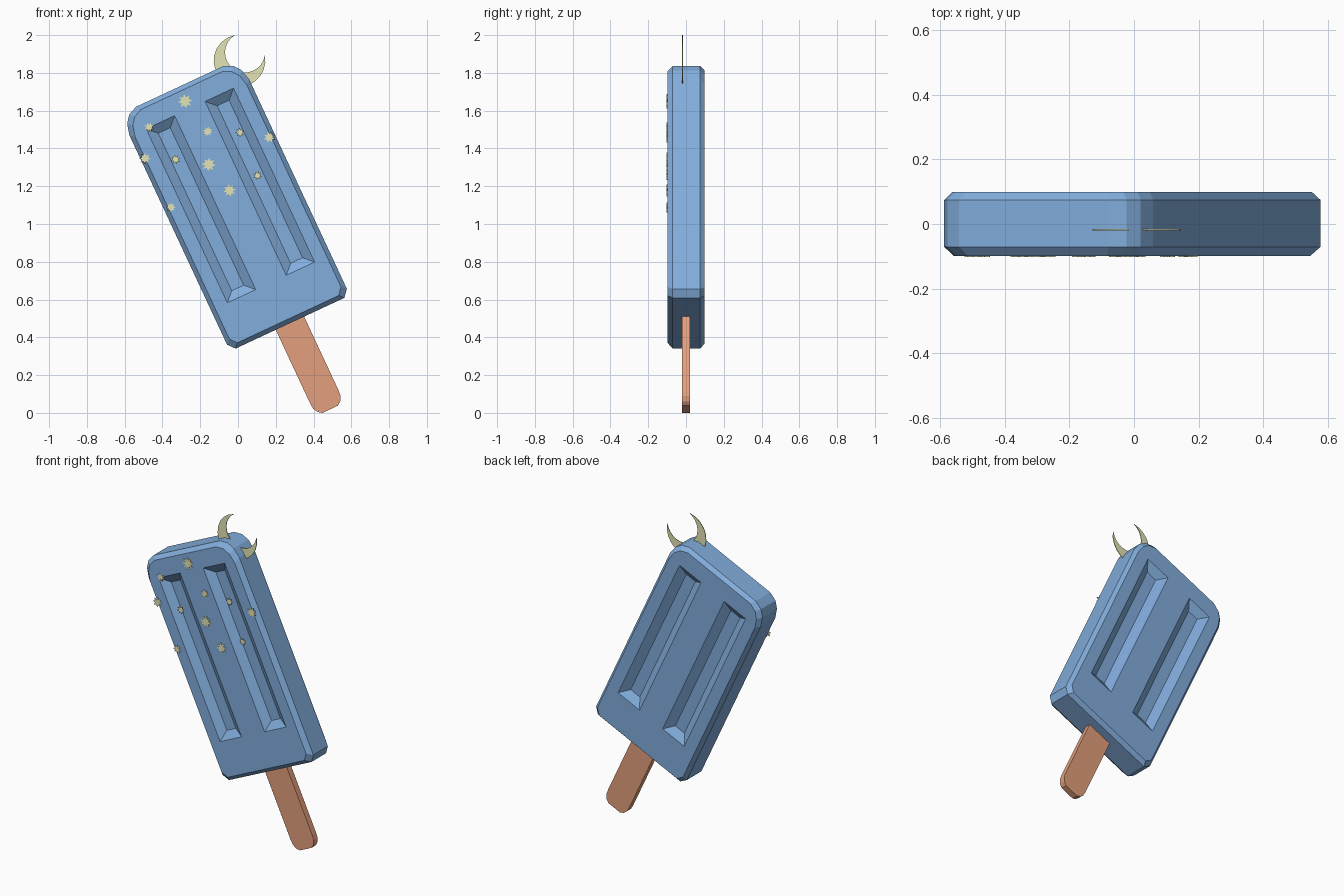
import bpy, bmesh, math

if "Cube" in bpy.data.objects:
    bpy.data.objects.remove(bpy.data.objects["Cube"])

TILT = math.radians(25)
C, S = math.cos(TILT), math.sin(TILT)
MID = 0.45            # centre line of the lolly in its own tilted frame


def world(u, y, v):
    """Tilted lolly frame (u across, v along) to world."""
    return (C * u - S * v, y, S * u + C * v)


def material(name, rgb):
    m = bpy.data.materials.new(name)
    m.diffuse_color = (*rgb, 1)
    m.use_nodes = True
    m.node_tree.nodes["Principled BSDF"].inputs["Base Color"].default_value = m.diffuse_color
    return m


BLUE = material("ice_blue", (0.225, 0.42, 0.72))
WOOD = material("wood", (0.77, 0.345, 0.20))
CREAM = material("pale_yellow", (0.77, 0.78, 0.46))


def loft(name, loops, mat):
    """Closed solid through rings of equal point count."""
    bm = bmesh.new()
    rings = [[bm.verts.new(p) for p in loop] for loop in loops]
    n = len(rings[0])
    for a, b in zip(rings, rings[1:]):
        for i in range(n):
            j = (i + 1) % n
            bm.faces.new((a[i], a[j], b[j], b[i]))
    bm.faces.new(rings[0])
    bm.faces.new(rings[-1])
    bmesh.ops.recalc_face_normals(bm, faces=bm.faces)
    me = bpy.data.meshes.new(name)
    bm.to_mesh(me)
    bm.free()
    me.materials.append(mat)
    ob = bpy.data.objects.new(name, me)
    bpy.context.collection.objects.link(ob)
    return ob


def mirrored(half):
    """Half profile (offset from centre, v) to a full outline."""
    return half + [(-d, v) for d, v in reversed(half)]


def tilted_ring(outline, y, inset=0.0):
    vs = [v for _, v in outline]
    vm, vh = (max(vs) + min(vs)) / 2, (max(vs) - min(vs)) / 2
    uh = max(d for d, _ in outline)
    return [world(MID + d * (1 - inset / uh), y, vm + (v - vm) * (1 - inset / vh))
            for d, v in outline]


# Ice body with bevelled rim
body_outline = mirrored([(0.318, 0.314), (0.35, 0.352), (0.35, 1.575),
                         (0.335, 1.635), (0.305, 1.675), (0.255, 1.697)])
Y = 0.0985
body = loft("ice_body", [tilted_ring(body_outline, -Y, 0.024),
                         tilted_ring(body_outline, -Y + 0.028),
                         tilted_ring(body_outline, Y - 0.024),
                         tilted_ring(body_outline, Y, 0.02)], BLUE)

# Two sloped grooves pressed into the front and the back
DEPTH, OVER = 0.035, 0.01
SLOPE = 0.048
cutters = []
for face in (-1, 1):
    for side in (-1, 1):
        def rect(inset):
            cu, hu, hv = MID + side * 0.172, 0.083 - inset, 0.508 - inset
            return [(cu + a * hu, 1.06 + b * hv)
                    for a, b in ((-1, -1), (1, -1), (1, 1), (-1, 1))]
        out = [world(u, face * (Y + OVER), v) for u, v in rect(-SLOPE * OVER / DEPTH)]
        inn = [world(u, face * (Y - DEPTH), v) for u, v in rect(SLOPE)]
        cut = loft("groove_cutter", [out, inn], BLUE)
        cut.hide_render = True
        cutters.append(cut)
        mod = body.modifiers.new("groove", 'BOOLEAN')
        mod.operation = 'DIFFERENCE'
        mod.solver = 'EXACT'
        mod.object = cut
bpy.context.view_layer.update()
dg = bpy.context.evaluated_depsgraph_get()
cut_mesh = bpy.data.meshes.new_from_object(body.evaluated_get(dg))
body.modifiers.clear()
body.data = cut_mesh
for cut in cutters:
    bpy.data.objects.remove(cut)

# Wooden stick with rounded end
stick_outline = mirrored([(0.045, -0.189), (0.066, -0.174), (0.08, -0.148),
                          (0.083, -0.115), (0.083, 0.45)])
loft("stick", [tilted_ring(stick_outline, y) for y in (-0.02, 0.02)], WOOD)

# Crescent moon tucked into the top corner
R, r = 0.137, 0.106
cx, cz, ix, iz = 0.008, 1.865, 0.037, 1.908
d = math.hypot(ix - cx, iz - cz)
axis = math.atan2(iz - cz, ix - cx)
a = (d * d + R * R - r * r) / (2 * d)
outer_half = math.acos(a / R)
inner_half = math.acos((a - d) / r)
N = 16


def arc(x, z, rad, half, i):
    t = axis + half + (2 * math.pi - 2 * half) * i / N
    return (x + rad * math.cos(t), z + rad * math.sin(t))


moon = [arc(cx, cz, R, outer_half, i) for i in range(N + 1)]
moon += [arc(ix, iz, r, inner_half, i) for i in range(N - 1, 0, -1)]
loft("crescent_moon", [[(x, y, z) for x, z in moon] for y in (-0.020, -0.016)], CREAM)

# Sprinkled stars on the front: x, z, radius
stars = [(-0.28, 1.65, 0.038), (-0.47, 1.512, 0.026), (-0.493, 1.347, 0.031),
         (-0.33, 1.342, 0.026), (-0.16, 1.49, 0.026), (0.01, 1.485, 0.026),
         (0.167, 1.46, 0.031), (-0.155, 1.315, 0.037), (-0.045, 1.178, 0.033),
         (0.103, 1.257, 0.024), (-0.355, 1.088, 0.026)]
for k, (x, z, rad) in enumerate(stars):
    pts = []
    for i in range(16):
        q = rad * (1 if i % 2 == 0 else 0.56)
        t = math.pi * i / 8 + 0.15 + 0.3 * k
        pts.append((x + q * math.cos(t), z + q * math.sin(t)))
    loft(f"star_{k + 1}", [[(px, y, pz) for px, pz in pts] for y in (-0.102, -0.097)], CREAM)
